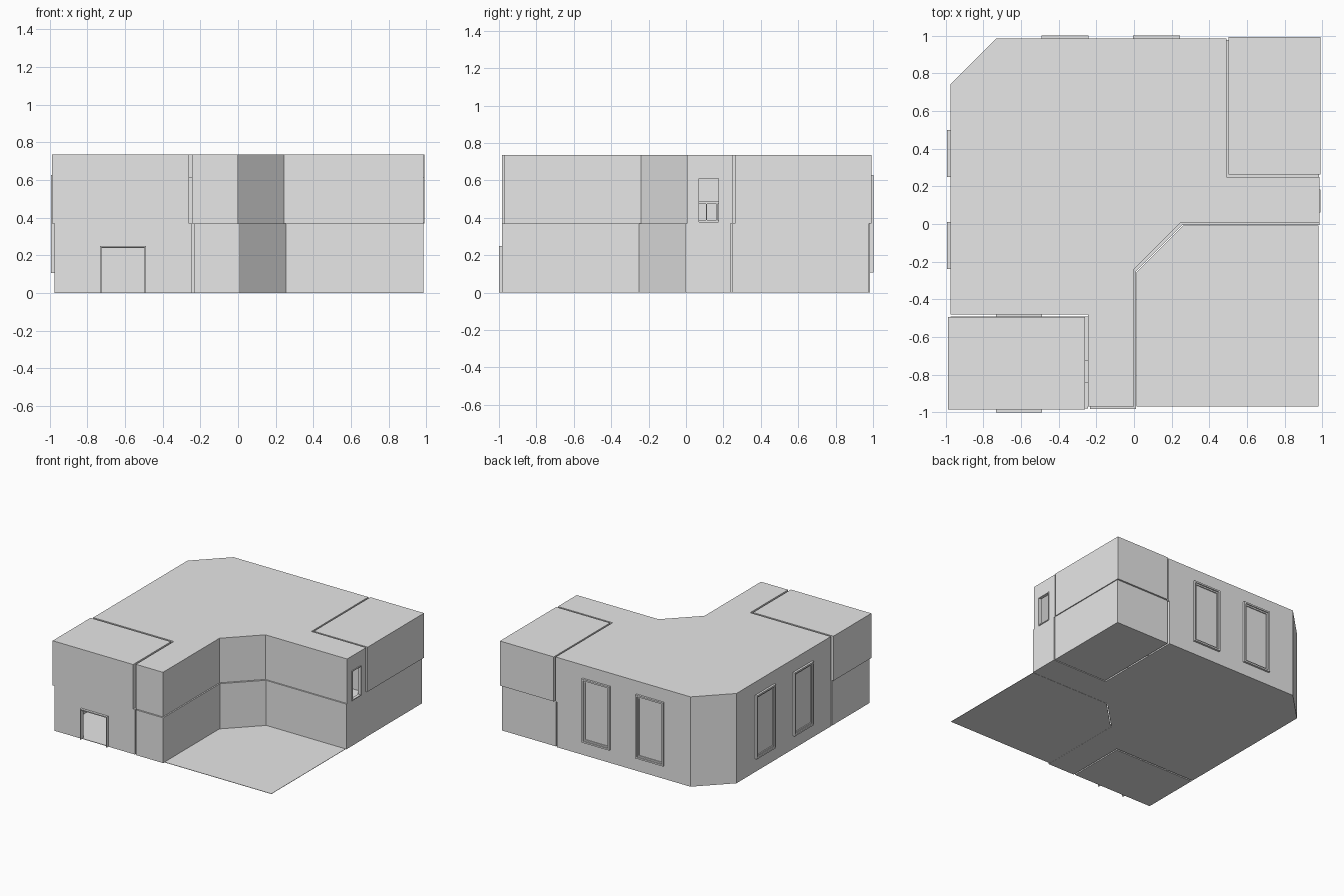
import bpy, bmesh
from mathutils import Vector

if "Cube" in bpy.data.objects:
    bpy.data.objects.remove(bpy.data.objects["Cube"])

# Single plaster colour
plaster = bpy.data.materials.new("pale_grey_plaster")
plaster.use_nodes = True
grey = (0.8, 0.8, 0.8, 1)
plaster.diffuse_color = grey
for node in plaster.node_tree.nodes:
    if node.type == 'BSDF_PRINCIPLED':
        node.inputs["Base Color"].default_value = grey

WALL = 0.015
MID = 0.37
TOP = 0.735


def prism(name, pts, z0, z1):
    """Extrude a plan outline from z0 to z1."""
    bm = bmesh.new()
    base = bm.faces.new([bm.verts.new((x, y, z0)) for x, y in pts])
    up = bmesh.ops.extrude_face_region(bm, geom=[base])["geom"]
    verts = [v for v in up if isinstance(v, bmesh.types.BMVert)]
    bmesh.ops.translate(bm, verts=verts, vec=(0, 0, z1 - z0))
    bmesh.ops.recalc_face_normals(bm, faces=bm.faces)
    mesh = bpy.data.meshes.new(name)
    bm.to_mesh(mesh)
    bm.free()
    mesh.materials.append(plaster)
    obj = bpy.data.objects.new(name, mesh)
    bpy.context.collection.objects.link(obj)
    return obj


def rect(x0, x1, y0, y1):
    return [(x0, y0), (x1, y0), (x1, y1), (x0, y1)]


def box(name, x0, x1, y0, y1, z0, z1):
    return prism(name, rect(x0, x1, y0, y1), z0, z1)


def inset(pts, d):
    """Mitred inward offset of a counter-clockwise outline."""
    out = []
    for i, p in enumerate(pts):
        p = Vector(p)
        a = (p - Vector(pts[i - 1])).normalized()
        b = (Vector(pts[(i + 1) % len(pts)]) - p).normalized()
        na, nb = Vector((-a.y, a.x)), Vector((-b.y, b.x))
        out.append(tuple(p + (na + nb) * (d / (1 + na.dot(nb)))))
    return out


def cut(obj, cutter):
    """Subtract the cutter and remove it."""
    mod = obj.modifiers.new("cut", 'BOOLEAN')
    mod.operation = 'DIFFERENCE'
    mod.solver = 'EXACT'
    mod.object = cutter
    cutter.hide_render = True
    bpy.context.view_layer.objects.active = obj
    bpy.ops.object.modifier_apply(modifier=mod.name)
    bpy.data.objects.remove(cutter)


def room(name, pts, z0, z1, lo, hi):
    """Hollow walled volume; lo and hi bound the empty space."""
    obj = prism(name, pts, z0, z1)
    cut(obj, prism("room_cutter", inset(pts, WALL), lo, hi))
    return obj


def frame(name, axis, w0, w1, u0, u1, z0, z1, bar, sill):
    """Bars round an opening in a wall across the given axis."""
    pieces = [(u0, u0 + bar, z0, z1), (u1 - bar, u1, z0, z1),
              (u0 + bar, u1 - bar, z1 - bar, z1)]
    if sill:
        pieces.append((u0 + bar, u1 - bar, z0, z0 + bar))
    for part, (a, b, c, d) in zip(("jamb_a", "jamb_b", "head", "sill"), pieces):
        plan = (w0, w1, a, b) if axis == 'x' else (a, b, w0, w1)
        box(f"{name}_{part}", *plan, c, d)


def hall_outline(s, end):
    """L-shaped plan; s shifts the inner sides between storeys."""
    return [(-0.975, -0.48), (s - 0.245, -0.48), (s - 0.245, end), (s, end),
            (s, -0.24 - s), (0.245 + s, 0.005 - s), (0.985, 0.005 - s),
            (0.985, 0.25 - s), (0.49 - s, 0.25 - s), (0.49 - s, 0.985),
            (-0.73, 0.985), (-0.975, 0.74)]


# Hall: two storeys sharing one tall space
room("hall_lower", hall_outline(0.011, -0.983), 0, MID, 0.004, MID + 0.1)
hall_upper = room("hall_upper", hall_outline(0, -0.97), MID, TOP, MID - 0.1, TOP - WALL)

# Gallery floors in both wings, with a railing at the open edge
box("gallery_floor_left", 0.49, 0.98, 0.01, 0.235, MID - 0.012, MID + 0.003)
box("gallery_floor_front", -0.232, -0.005, -0.965, -0.49, MID - 0.012, MID + 0.003)
for z in (MID + 0.003, 0.475):
    box("railing_bar", 0.49, 0.5, 0.02, 0.235, z, z + 0.015)
for i in range(4):
    y = 0.055 + i * 0.055
    box("railing_post", 0.492, 0.498, y - 0.003, y + 0.003, MID, 0.48)

# Gallery doorway in the left wing end
cut(hall_upper, box("door_cutter", 0.95, 1.01, 0.068, 0.176, MID + 0.005, 0.61))
frame("gallery_door", 'x', 0.965, 0.991, 0.062, 0.182, MID + 0.001, 0.616, 0.007, True)

# Corner rooms, one above the other at each end
front_room = room("front_room_lower", rect(-0.975, -0.245, -0.98, -0.492),
                  0, MID, 0.004, MID - WALL)
room("front_room_upper", rect(-0.988, -0.26, -0.985, -0.495),
     MID, TOP, MID + WALL, TOP - WALL)
room("back_room_lower", rect(0.492, 0.982, 0.247, 0.978), 0, MID, 0.004, MID - WALL)
room("back_room_upper", rect(0.503, 0.99, 0.263, 0.992), MID, TOP, MID + WALL, TOP - WALL)

# Front entrance and inner doors bridging the gaps
cut(front_room, box("door_cutter", -0.725, -0.495, -1.02, -0.95, 0.004, 0.24))
frame("entrance", 'y', -1.0, -0.962, -0.732, -0.488, 0, 0.25, 0.008, False)
frame("front_inner_door", 'y', -0.496, -0.478, -0.732, -0.488, 0, 0.25, 0.008, False)
frame("back_inner_door", 'x', 0.476, 0.496, 0.5, 0.745, 0, 0.25, 0.008, False)
frame("gallery_inner_door", 'x', -0.264, -0.243, -0.842, -0.722, MID, 0.616, 0.007, False)

# Tall stepped window frames on the back and right walls
for axis, sign, wall, starts in (('y', 1, 0.985, (-0.492, -0.005)),
                                 ('x', -1, 0.975, (-0.24, 0.25))):
    for u in starts:
        for name, proud, margin in (("window_frame", 0.017, 0), ("window_sash", 0.008, 0.012)):
            w = sorted((sign * (wall - 0.004), sign * (wall + proud)))
            frame(name, axis, *w, u + margin, u + 0.25 - margin,
                  0.108 + margin, 0.628 - margin, 0.013, True)

# Courtyard floor
prism("courtyard_floor", [(0.012, -0.968), (0.98, -0.968), (0.98, -0.008),
                          (0.262, -0.008), (0.012, -0.258)], 0, 0.003)
